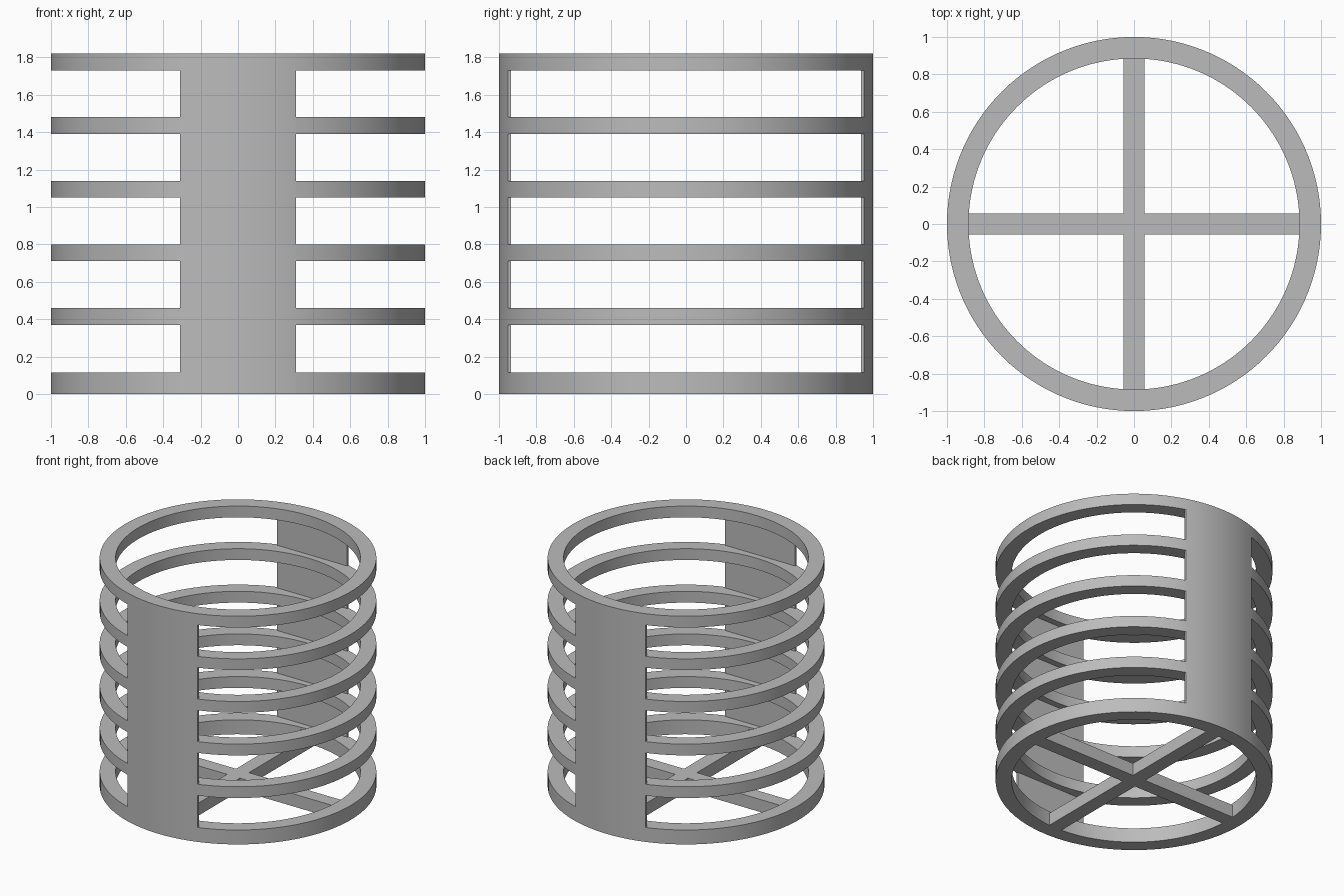
import bpy, bmesh, math

cube = bpy.data.objects.get("Cube")
if cube:
    bpy.data.objects.remove(cube, do_unlink=True)

GREY = (0.5, 0.5, 0.5, 1.0)
grey = bpy.data.materials.new("plain grey")
grey.use_nodes = True
grey.diffuse_color = GREY
grey.node_tree.nodes["Principled BSDF"].inputs["Base Color"].default_value = GREY

SEGMENTS = 120
OUTER, INNER = 1.0, 0.885
HEIGHT = 1.82
STEP = math.tau / SEGMENTS


def finish(bm, name):
    """Turn a bmesh into a grey object with sharp edges kept."""
    bmesh.ops.recalc_face_normals(bm, faces=bm.faces)
    mesh = bpy.data.meshes.new(name)
    bm.to_mesh(mesh)
    bm.free()
    mesh.materials.append(grey)
    obj = bpy.data.objects.new(name, mesh)
    bpy.context.collection.objects.link(obj)
    bpy.ops.object.select_all(action="DESELECT")
    obj.select_set(True)
    bpy.context.view_layer.objects.active = obj
    bpy.ops.object.shade_smooth_by_angle(angle=math.radians(30))
    return obj


def ring(name, bottom, top):
    """Spin a rectangular section around the z axis."""
    bm = bmesh.new()
    section = [(INNER, bottom), (OUTER, bottom), (OUTER, top), (INNER, top)]
    verts = [bm.verts.new((r, 0, z)) for r, z in section]
    edges = [bm.edges.new((verts[i], verts[i - 1])) for i in range(4)]
    bmesh.ops.spin(bm, geom=verts + edges, cent=(0, 0, 0), axis=(0, 0, 1),
                   angle=math.tau, steps=SEGMENTS, use_merge=True)
    bmesh.ops.remove_doubles(bm, verts=bm.verts, dist=0.0001)
    return finish(bm, name)


def prism(name, outline, bottom, top):
    """Extrude a flat outline upwards."""
    bm = bmesh.new()
    base = bm.faces.new([bm.verts.new((x, y, bottom)) for x, y in outline])
    result = bmesh.ops.extrude_face_region(bm, geom=[base], use_keep_orig=True)
    lifted = [v for v in result["geom"] if isinstance(v, bmesh.types.BMVert)]
    bmesh.ops.translate(bm, verts=lifted, vec=(0, 0, top - bottom))
    return finish(bm, name)


# Base ring is taller, the hoops above are evenly spaced
ring("base_ring", 0, 0.115)
for i in range(1, 6):
    bottom = 0.03 + 0.34 * i
    ring(f"hoop_{i}", bottom, bottom + 0.09)

# Front and back panels: curved outside, flat inside
for name, side in (("front_panel", -1), ("back_panel", 1)):
    angles = [i * STEP for i in range(-6, 7)]
    outline = [(OUTER * math.sin(a), side * OUTER * math.cos(a)) for a in angles]
    half = outline[-1][0]
    outline += [(half, side * 0.935), (-half, side * 0.935)]
    prism(name, outline, 0, HEIGHT)

# Crossed bars joining the base ring, made as a single plus shape
w, reach = 0.057, 0.9
arm = [(reach, -w), (reach, w), (w, w)]
cross = []
for quarter in range(4):
    for x, y in arm:
        for _ in range(quarter):
            x, y = -y, x
        cross.append((x, y))
prism("base_cross", cross, 0, 0.1)
